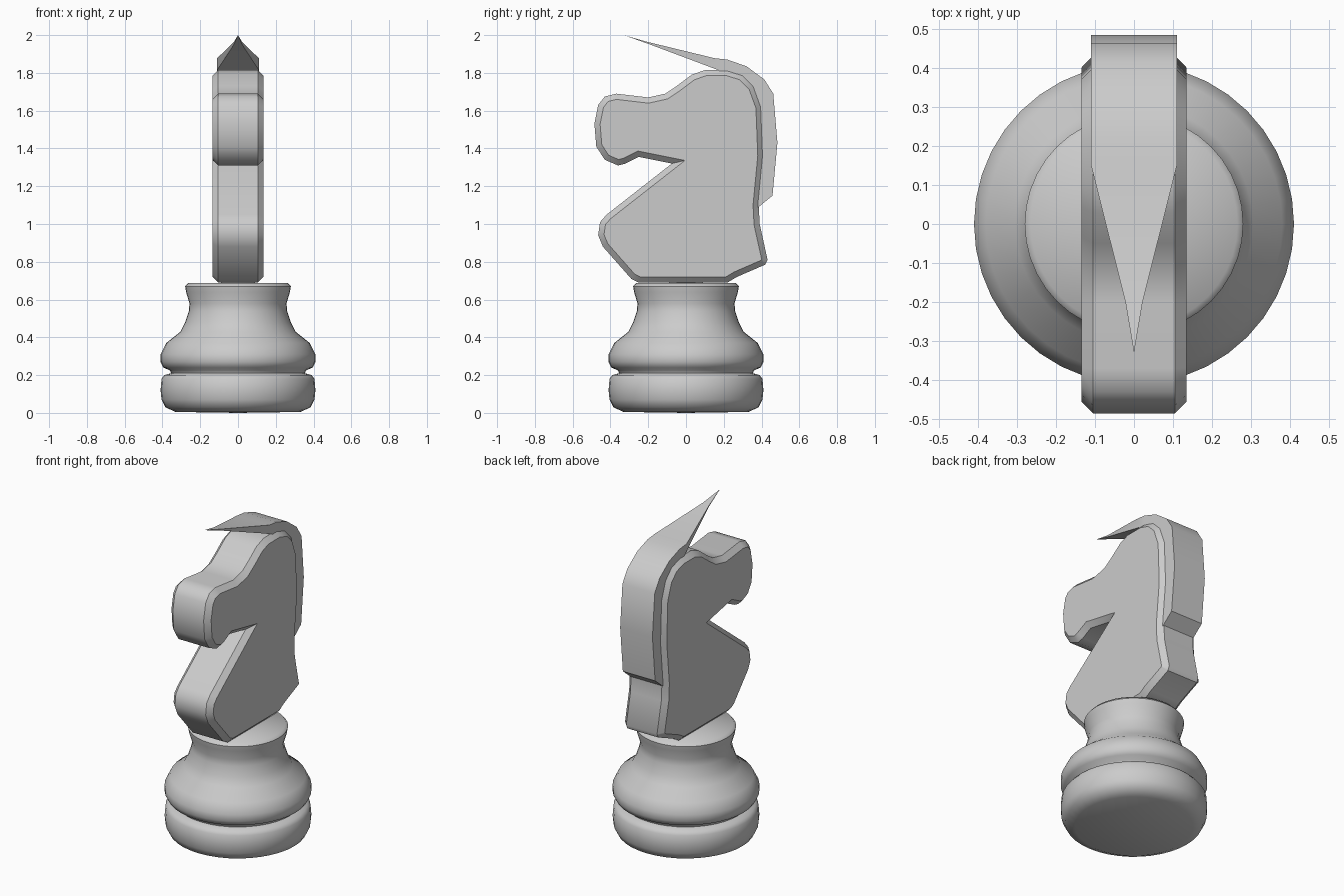
import bpy, bmesh, math

cube = bpy.data.objects.get("Cube")
if cube:
    bpy.data.objects.remove(cube, do_unlink=True)

grey = bpy.data.materials.new("plain_grey")
grey.use_nodes = True
colour = (0.6, 0.6, 0.6, 1)
grey.diffuse_color = colour
grey.node_tree.nodes["Principled BSDF"].inputs["Base Color"].default_value = colour


def finish(name, bm, angle):
    """Turn a bmesh into a shaded, coloured object."""
    bmesh.ops.recalc_face_normals(bm, faces=bm.faces)
    mesh = bpy.data.meshes.new(name)
    bm.to_mesh(mesh)
    bm.free()
    mesh.materials.append(grey)
    obj = bpy.data.objects.new(name, mesh)
    bpy.context.collection.objects.link(obj)
    bpy.ops.object.select_all(action="DESELECT")
    obj.select_set(True)
    bpy.context.view_layer.objects.active = obj
    bpy.ops.object.shade_smooth_by_angle(angle=math.radians(angle))
    return obj


# Turned base: foot, groove, bulb and collar as one lathed (radius, z) profile
base_profile = [(0, 0), (.33, .005), (.385, .03), (.405, .07), (.41, .12),
                (.405, .18), (.39, .2), (.355, .21), (.36, .225), (.395, .24),
                (.41, .27), (.41, .31), (.38, .37), (.305, .43), (.28, .48),
                (.26, .54), (.257, .58), (.275, .64), (.28, .67), (.265, .687),
                (0, .69)]
bm = bmesh.new()
ring = [bm.verts.new((r, 0, z)) for r, z in base_profile]
edges = [bm.edges.new(pair) for pair in zip(ring, ring[1:])]
bmesh.ops.spin(bm, geom=ring + edges, cent=(0, 0, 0), axis=(0, 0, 1),
               angle=math.tau, steps=40)
bmesh.ops.remove_doubles(bm, verts=bm.verts, dist=.0005)
finish("turned_base", bm, 50)

# Horse head: flat (y, z) silhouette, extruded sideways with chamfered rims
head_profile = [(-.29, .71), (-.25, .69), (.22, .69), (.27, .72), (.42, .785),
                (.432, .81), (.39, 1.0), (.385, 1.1), (.41, 1.36), (.4, 1.62),
                (.36, 1.73), (.3, 1.79), (.22, 1.815), (.1, 1.815),
                (.03, 1.79), (-.05, 1.73), (-.11, 1.69), (-.2, 1.67),
                (-.37, 1.69), (-.43, 1.675), (-.465, 1.63), (-.485, 1.53),
                (-.475, 1.41), (-.43, 1.34), (-.36, 1.31), (-.32, 1.32),
                (-.25, 1.355), (-.075, 1.32), (-.42, 1.05), (-.455, 1.01),
                (-.465, .94), (-.44, .88)]
half = .135
bm = bmesh.new()
cap = bm.faces.new([bm.verts.new((-half, y, z)) for y, z in head_profile])
out = bmesh.ops.extrude_face_region(bm, geom=[cap], use_keep_orig=True)
moved = [v for v in out["geom"] if isinstance(v, bmesh.types.BMVert)]
bmesh.ops.translate(bm, verts=moved, vec=(2 * half, 0, 0))
bmesh.ops.recalc_face_normals(bm, faces=bm.faces)
rims = [e for e in bm.edges if abs(e.verts[0].co.x - e.verts[1].co.x) < .001]
bmesh.ops.bevel(bm, geom=rims, offset=.03, segments=1, affect="EDGES")
finish("horse_head", bm, 40)

# Mane: sections of (half width, outer y, outer z, inner y, inner z)
# running from the forelock down the back of the neck
sections = [(.022, -.2, 1.963, -.19, 1.95), (.11, .15, 1.878, .17, 1.815),
            (.11, .22, 1.87, .22, 1.78), (.11, .32, 1.835, .29, 1.75),
            (.11, .415, 1.765, .35, 1.68), (.11, .462, 1.69, .37, 1.6),
            (.11, .484, 1.43, .38, 1.4), (.11, .458, 1.15, .36, 1.07)]
bm = bmesh.new()
tip = bm.verts.new((0, -.33, 2))
loops = [[bm.verts.new(p) for p in ((-w, oy, oz), (w, oy, oz),
                                    (w, iy, iz), (-w, iy, iz))]
         for w, oy, oz, iy, iz in sections]
for i in range(4):
    j = (i + 1) % 4
    bm.faces.new((tip, loops[0][i], loops[0][j]))
    for a, b in zip(loops, loops[1:]):
        bm.faces.new((a[i], b[i], b[j], a[j]))
bm.faces.new(loops[-1])
finish("mane", bm, 30)
